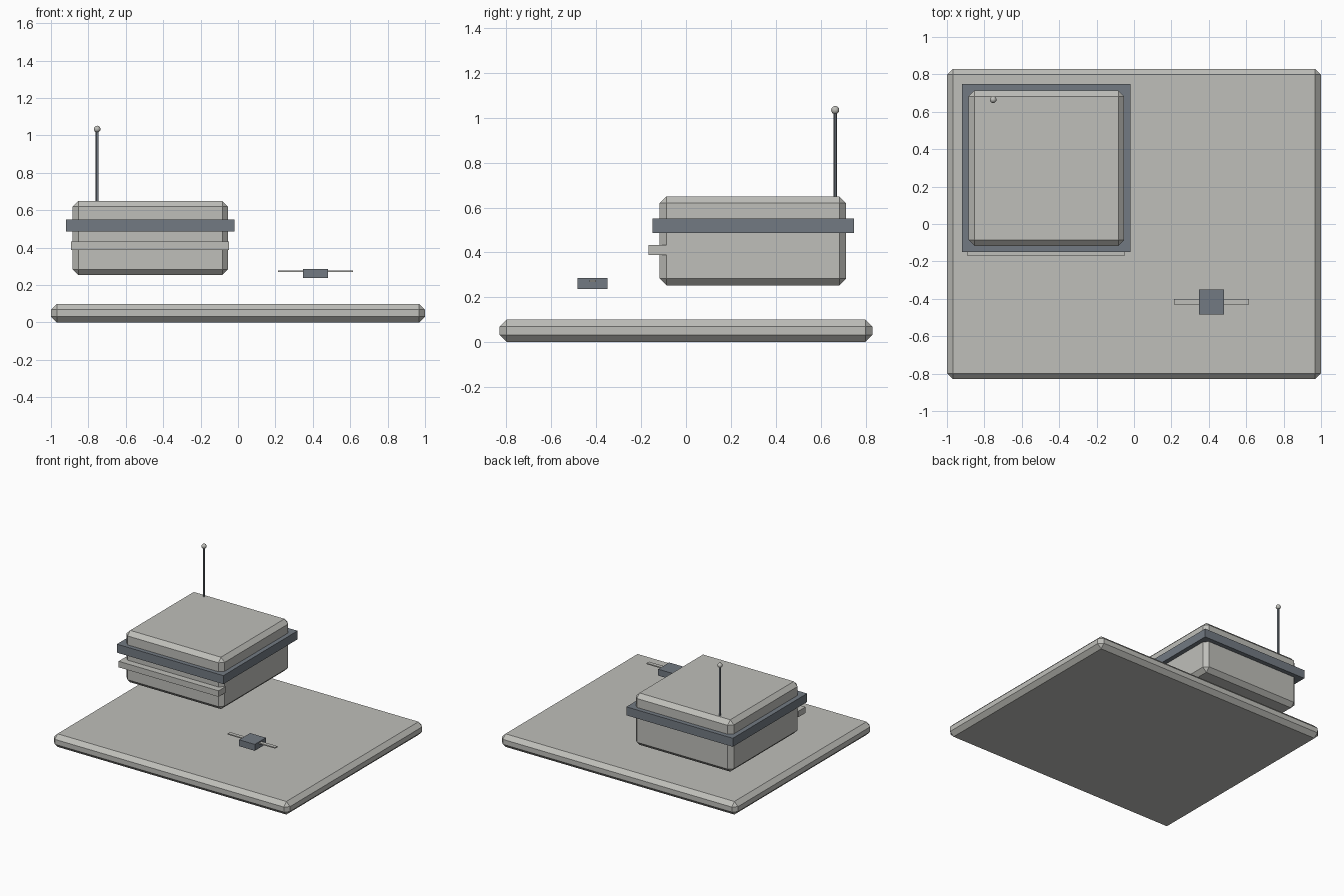
import bpy

cube = bpy.data.objects.get("Cube")
if cube:
    bpy.data.objects.remove(cube, do_unlink=True)


def material(name, rgb):
    mat = bpy.data.materials.new(name)
    mat.use_nodes = True
    mat.diffuse_color = (*rgb, 1)
    mat.node_tree.nodes["Principled BSDF"].inputs["Base Color"].default_value = (*rgb, 1)
    return mat


PALE = material("pale concrete", (0.52, 0.52, 0.49))
SLATE = material("slate metal", (0.17, 0.195, 0.225))


def finish(name, mat):
    obj = bpy.context.object
    obj.name = name
    obj.data.materials.append(mat)
    return obj


def box(name, mat, x, y, z, bevel=0):
    """Box from (low, high) ranges, with an optional chamfer."""
    spans = (x, y, z)
    bpy.ops.mesh.primitive_cube_add(size=1, location=[(a + b) / 2 for a, b in spans])
    obj = finish(name, mat)
    obj.scale = [b - a for a, b in spans]
    bpy.ops.object.transform_apply(location=False, rotation=False, scale=True)
    if bevel:
        mod = obj.modifiers.new("chamfer", "BEVEL")
        mod.width = bevel
        mod.segments = 1
    return obj


# Chamfered ground slab
box("base_slab", PALE, (-1, 1), (-0.83, 0.83), (0, 0.1), 0.031)

# Floating cabin with its surrounding band and front ledge
box("cabin", PALE, (-0.884, -0.053), (-0.117, 0.714), (0.253, 0.65), 0.031)
box("cabin_band", SLATE, (-0.92, -0.019), (-0.15, 0.748), (0.486, 0.551))
box("front_ledge", PALE, (-0.894, -0.047), (-0.168, -0.085), (0.388, 0.434))

# Antenna with a ball tip
MAST_X, MAST_Y, TIP_Z = -0.753, 0.665, 1.034
bpy.ops.mesh.primitive_cylinder_add(vertices=12, radius=0.008, depth=0.4,
                                    location=(MAST_X, MAST_Y, TIP_Z - 0.2))
finish("antenna_mast", SLATE)
bpy.ops.object.shade_smooth_by_angle()
bpy.ops.mesh.primitive_uv_sphere_add(segments=16, ring_count=10, radius=0.018,
                                     location=(MAST_X, MAST_Y, TIP_Z))
finish("antenna_tip", PALE)
bpy.ops.object.shade_smooth()

# Small hovering drone with a thin cross blade
box("drone_body", SLATE, (0.348, 0.481), (-0.484, -0.35), (0.237, 0.286))
box("drone_blade", PALE, (0.213, 0.615), (-0.43, -0.401), (0.269, 0.277))
